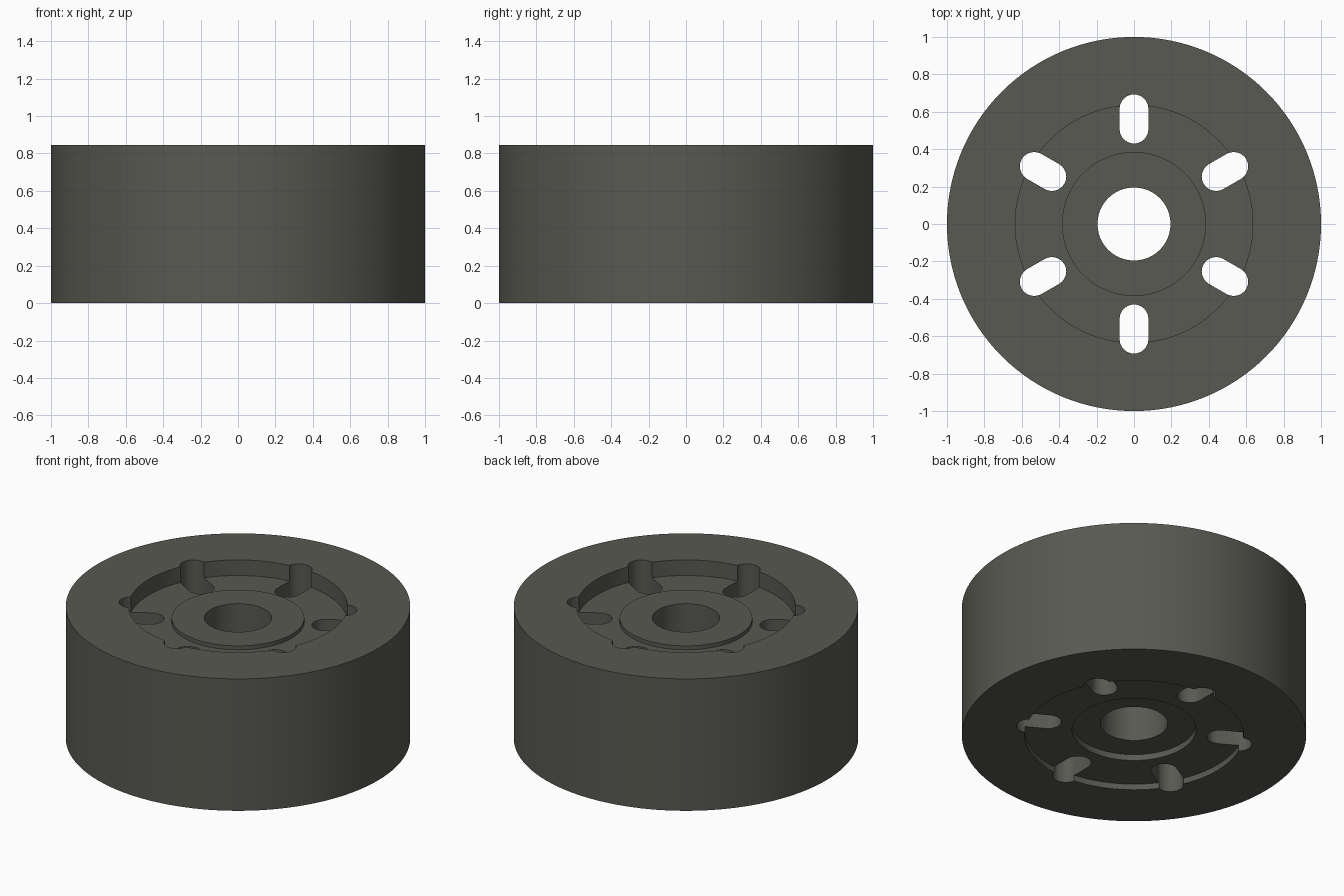
import bpy, bmesh, math
from mathutils import Matrix

if "Cube" in bpy.data.objects:
    bpy.data.objects.remove(bpy.data.objects["Cube"])

H = 0.845
SEG = 128

rubber = bpy.data.materials.new("dark warm grey")
rubber.diffuse_color = (0.10, 0.10, 0.085, 1)
rubber.use_nodes = True
rubber.node_tree.nodes["Principled BSDF"].inputs["Base Color"].default_value = rubber.diffuse_color


def make_object(name, bm):
    bmesh.ops.recalc_face_normals(bm, faces=bm.faces)
    mesh = bpy.data.meshes.new(name)
    bm.to_mesh(mesh)
    bm.free()
    mesh.materials.append(rubber)
    obj = bpy.data.objects.new(name, mesh)
    bpy.context.collection.objects.link(obj)
    return obj


# Wheel body: closed cross-section (radius, height) turned around z
profile = [
    (1.0, 0), (1.0, H), (0.635, H), (0.635, H - 0.10),      # tread and top recess
    (0.385, H - 0.10), (0.385, H - 0.075), (0.195, H - 0.075),  # raised hub
    (0.195, 0.077), (0.36, 0.077), (0.36, 0.038),           # bore, lower counterbore
    (0.635, 0.038), (0.635, 0),                             # lower recess
]
bm = bmesh.new()
rings = []
for i in range(SEG):
    a = 2 * math.pi * i / SEG
    rings.append([bm.verts.new((r * math.cos(a), r * math.sin(a), z)) for r, z in profile])
for i in range(SEG):
    p, q = rings[i], rings[(i + 1) % SEG]
    for j in range(len(profile)):
        k = (j + 1) % len(profile)
        bm.faces.new((p[j], q[j], q[k], p[k]))
wheel = make_object("wheel", bm)

# Six radial through slots with round ends
R, INNER, OUTER = 0.077, 0.43, 0.693
bm = bmesh.new()
for n in range(6):
    turn = Matrix.Rotation(math.radians(30 + 60 * n), 4, 'Z')
    outline = []
    for cx, start in ((OUTER - R, -90), (INNER + R, 90)):
        for s in range(13):
            a = math.radians(start + 15 * s)
            outline.append((cx + R * math.cos(a), R * math.sin(a)))
    low = [bm.verts.new(turn @ Matrix.Translation((x, y, -0.1)).translation) for x, y in outline]
    face = bm.faces.new(low)
    ext = bmesh.ops.extrude_face_region(bm, geom=[face])
    top = [v for v in ext["geom"] if isinstance(v, bmesh.types.BMVert)]
    bmesh.ops.translate(bm, verts=top, vec=(0, 0, H + 0.2))
cutter = make_object("slot_cutter", bm)
cutter.hide_render = True

cut = wheel.modifiers.new("slots", 'BOOLEAN')
cut.operation = 'DIFFERENCE'
cut.solver = 'EXACT'
cut.object = cutter

# Apply the cut, then shade smooth with sharp edges
bpy.context.view_layer.objects.active = wheel
wheel.select_set(True)
bpy.ops.object.modifier_apply(modifier="slots")
bpy.data.objects.remove(cutter, do_unlink=True)
bpy.ops.object.shade_smooth_by_angle(angle=math.radians(30))
